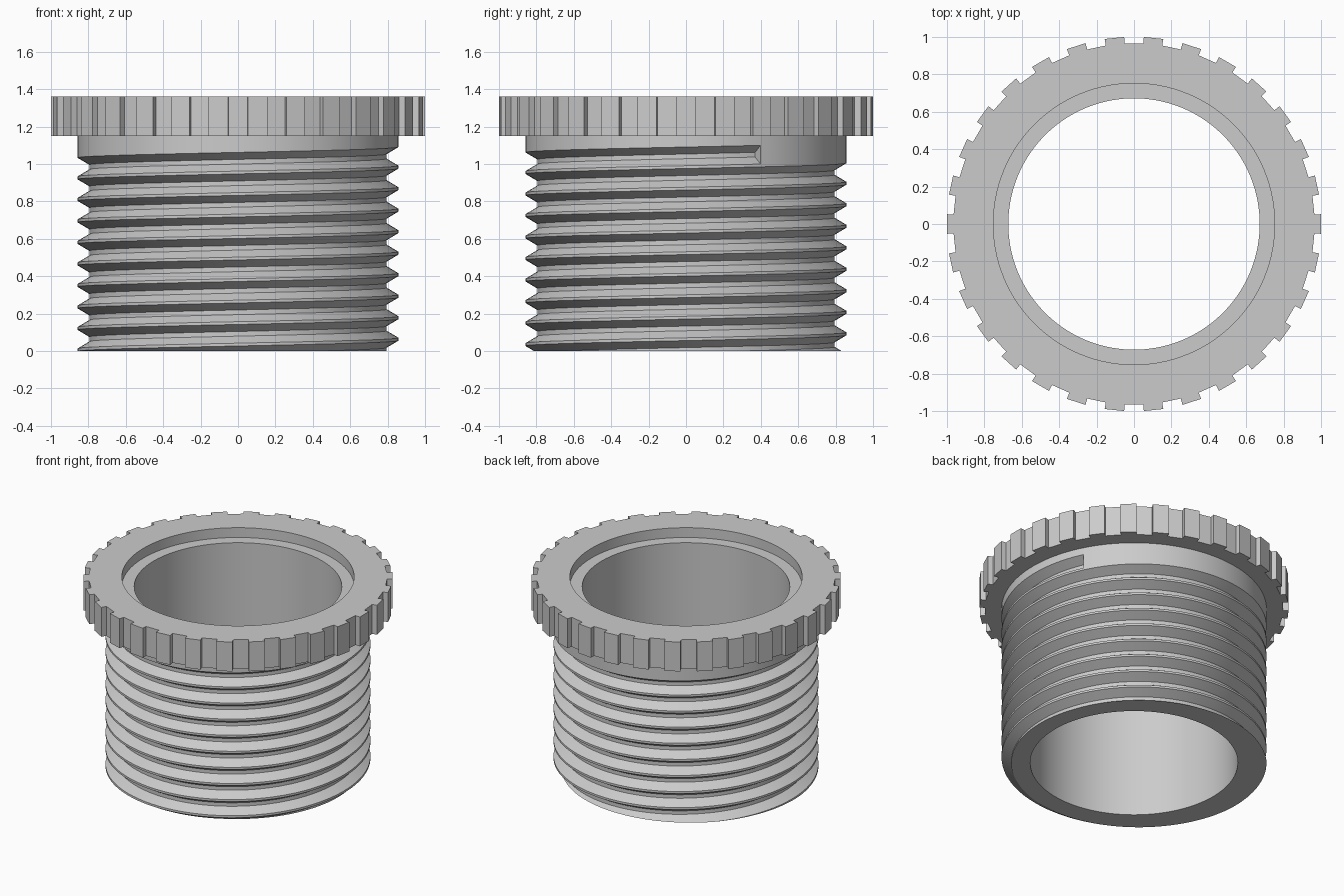
import bpy, bmesh
from math import cos, sin, pi, radians

if "Cube" in bpy.data.objects:
    bpy.data.objects.remove(bpy.data.objects["Cube"], do_unlink=True)

SEG = 120
BORE, SEAT = 0.672, 0.752
CREST, ROOT = 0.858, 0.795
FLANGE_Z, LEDGE_Z, TOP_Z = 1.15, 1.29, 1.36
TEETH = 30

grey = bpy.data.materials.new("plain grey")
grey.diffuse_color = (0.6, 0.6, 0.6, 1)
grey.use_nodes = True
grey.node_tree.nodes["Principled BSDF"].inputs["Base Color"].default_value = grey.diffuse_color


def polar(bm, r, a, z):
    return bm.verts.new((r * cos(a), r * sin(a), z))


def ring(bm, r, z):
    """Circle whose points pair up with the four outline points of each tooth."""
    return [polar(bm, r, 2 * pi * (i - 1.5) / SEG, z) for i in range(SEG)]


def skin(bm, a, b):
    """Join two closed rings with quads."""
    for i in range(len(a)):
        j = (i + 1) % len(a)
        bm.faces.new((a[i], a[j], b[j], b[i]))


def finish(bm, name):
    mesh = bpy.data.meshes.new(name)
    bm.to_mesh(mesh)
    bm.free()
    mesh.materials.append(grey)
    obj = bpy.data.objects.new(name, mesh)
    bpy.context.collection.objects.link(obj)
    bpy.ops.object.select_all(action='DESELECT')
    obj.select_set(True)
    bpy.context.view_layer.objects.active = obj
    bpy.ops.object.shade_smooth_by_angle(angle=radians(30))


# Threaded shank: a groove profile swept up a right-handed helix
PITCH, TURNS = 0.115, 10
END_ANGLE, END_Z = radians(27.7), 1.05
groove = [(CREST, -0.05), (ROOT, -0.0125), (ROOT, 0.0125), (CREST, 0.05)]
last = SEG * TURNS

bm = bmesh.new()
rows = []
for j in range(last + 1):
    turn = (j - last) / SEG
    a = END_ANGLE + 2 * pi * turn
    rows.append([polar(bm, r, a, END_Z + PITCH * turn + dz) for r, dz in groove])
rim = [polar(bm, CREST, END_ANGLE + 2 * pi * i / SEG, FLANGE_Z) for i in range(SEG)]

for j in range(last):
    p, q = rows[j], rows[j + 1]
    for k in range(3):
        bm.faces.new((p[k], q[k], q[k + 1], p[k + 1]))
    # Crest between turns, or the plain collar above the last turn
    if j + SEG < last:
        up, up_next = rows[j + SEG][0], rows[j + SEG + 1][0]
    else:
        up, up_next = rim[j % SEG], rim[(j + 1) % SEG]
    bm.faces.new((p[3], q[3], up_next, up))
# Wall where the groove stops
bm.faces.new([rows[last][k] for k in (1, 0, 3, 2)])

# Trim the foot level, then add the bore and the bottom face
cut = bmesh.ops.bisect_plane(bm, geom=bm.verts[:] + bm.edges[:] + bm.faces[:],
                             plane_co=(0, 0, 0), plane_no=(0, 0, 1), clear_inner=True)
foot = [e for e in cut["geom_cut"] if isinstance(e, bmesh.types.BMEdge)]
low, high = ring(bm, BORE, 0), ring(bm, BORE, FLANGE_Z)
skin(bm, high, low)
foot += [bm.edges.get((low[i - 1], low[i])) for i in range(SEG)]
filled = bmesh.ops.triangle_fill(bm, edges=foot, use_beauty=True, normal=(0, 0, -1))
for f in filled["geom"]:
    if isinstance(f, bmesh.types.BMFace):
        f.normal_update()
        if f.normal.z > 0:
            f.normal_flip()
finish(bm, "threaded_shank")

# Flange: notched rim with a shallow counterbored seat
TIP = 1 / cos(pi / TEETH / 2)
FLOOR = 0.966


def notched(bm, z):
    pts = []
    for t in range(TEETH):
        mid, half = 2 * pi * t / TEETH, pi / TEETH / 2
        for r, side in ((FLOOR, -1), (TIP, -1), (TIP, 1), (FLOOR, 1)):
            pts.append(polar(bm, r, mid + side * half, z))
    return pts


bm = bmesh.new()
loops = [ring(bm, BORE, FLANGE_Z), notched(bm, FLANGE_Z), notched(bm, TOP_Z),
         ring(bm, SEAT, TOP_Z), ring(bm, SEAT, LEDGE_Z), ring(bm, BORE, LEDGE_Z)]
for i, loop in enumerate(loops):
    skin(bm, loop, loops[(i + 1) % len(loops)])
bmesh.ops.recalc_face_normals(bm, faces=bm.faces[:])
finish(bm, "notched_flange")
